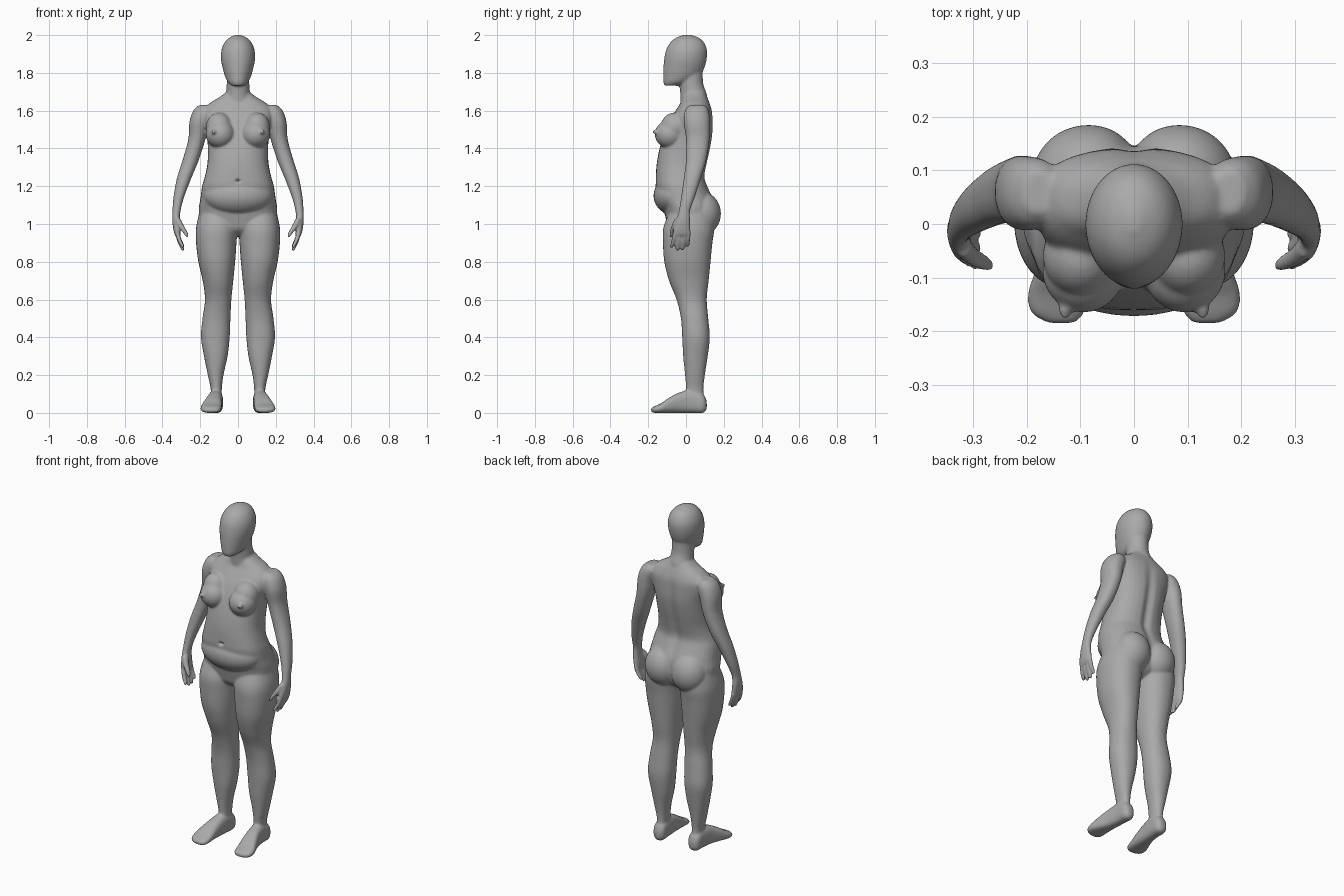
import bpy, bmesh, math
from mathutils import Vector, Matrix

bm = bmesh.new()


def spline(rows, steps=5):
    """Catmull-Rom interpolation through rows of numbers."""
    out = []
    for i in range(len(rows) - 1):
        p = [rows[max(i - 1, 0)], rows[i], rows[i + 1], rows[min(i + 2, len(rows) - 1)]]
        for s in range(steps):
            t = s / steps
            out.append([b + 0.5 * t * (c - a + t * (2*a - 5*b + 4*c - d + t * (3*(b - c) + d - a)))
                        for a, b, c, d in zip(*p)])
    return out + [list(rows[-1])]


def loft(rows, axis='z', power=2.2, sides=32, mirror=False):
    """Rows are (position, u min, u max, v min, v max); u is x, v is y (or z)."""
    for sign in ((1, -1) if mirror else (1,)):
        rings = []
        for pos, u0, u1, v0, v1 in spline(rows):
            ring = []
            for k in range(sides):
                a = 2 * math.pi * k / sides
                c, s = math.cos(a), math.sin(a)
                u = (u0 + u1) / 2 + (u1 - u0) / 2 * math.copysign(abs(c) ** (2 / power), c)
                v = (v0 + v1) / 2 + (v1 - v0) / 2 * math.copysign(abs(s) ** (2 / power), s)
                co = (u * sign, v, pos) if axis == 'z' else (u * sign, pos, v)
                ring.append(bm.verts.new(co))
            rings.append(ring)
        for a, b in zip(rings, rings[1:]):
            for k in range(sides):
                bm.faces.new((a[k], a[(k + 1) % sides], b[(k + 1) % sides], b[k]))
        bm.faces.new(rings[0])
        bm.faces.new(rings[-1])


def ball(centre, radii, mirror=True):
    for sign in ((1, -1) if mirror else (1,)):
        m = Matrix.Translation((centre[0] * sign, *centre[1:])) @ Matrix.Diagonal((*radii, 1))
        bmesh.ops.create_uvsphere(bm, u_segments=32, v_segments=20, radius=1, matrix=m)


def centred(rows):
    return [(z, -w, w, f, b) for z, w, f, b in rows]


# torso: height, half width, front, back
loft(centred([(0.935, .05, -.05, .07), (0.97, .15, -.09, .12), (1.02, .20, -.105, .14),
              (1.08, .208, -.12, .15), (1.13, .20, -.145, .145), (1.20, .19, -.16, .115),
              (1.25, .176, -.16, .10), (1.32, .162, -.155, .112), (1.40, .16, -.14, .13),
              (1.48, .165, -.115, .142), (1.55, .182, -.085, .142), (1.60, .185, -.055, .138),
              (1.64, .15, -.03, .125), (1.67, .10, -.02, .112), (1.70, .06, -.01, .10)]), power=2.4)
# neck
loft(centred([(1.60, .085, -.03, .12), (1.68, .066, -.03, .112), (1.74, .06, -.035, .092),
              (1.82, .06, -.04, .088)]), power=2)
# head
loft(centred([(1.732, .032, -.113, -.04), (1.75, .053, -.12, .02), (1.78, .068, -.121, .07),
              (1.82, .08, -.12, .095), (1.87, .09, -.116, .109), (1.92, .088, -.106, .111),
              (1.96, .072, -.084, .096), (1.985, .048, -.055, .07), (2.002, .012, -.012, .025)]), power=2)
# belly, buttocks and breasts
ball((0, -.06, 1.15), (.185, .112, .105), mirror=False)
ball((.085, .085, 1.055), (.105, .1, .115))
ball((.094, -.085, 1.475), (.077, .08, .075))
ball((.1, -.06, 1.51), (.07, .075, .08))
ball((.128, -.158, 1.488), (.013, .02, .013))

# legs: height, inner, outer, front, back
loft([(1.06, .01, .205, -.09, .14), (0.98, .004, .222, -.12, .15), (0.90, .008, .222, -.122, .14),
      (0.80, .015, .21, -.115, .13), (0.70, .025, .187, -.09, .12), (0.60, .035, .175, -.05, .11),
      (0.50, .04, .188, -.027, .118), (0.40, .044, .196, -.02, .126), (0.30, .055, .18, -.015, .115),
      (0.20, .077, .16, -.005, .10), (0.12, .086, .144, 0, .092), (0.04, .085, .15, -.01, .10)],
     mirror=True)
# feet: depth, inner, outer, bottom, top
loft([(.11, .10, .13, .02, .06), (.09, .08, .15, 0, .10), (.03, .08, .155, 0, .12),
      (-.03, .083, .165, 0, .11), (-.09, .085, .185, 0, .08), (-.13, .087, .198, 0, .052),
      (-.165, .092, .192, 0, .036), (-.185, .11, .16, .004, .025)], axis='y', power=2.6, mirror=True)
# arms: height, inner, outer, front, back
loft([(1.63, .15, .205, .02, .10), (1.60, .13, .237, -.005, .12), (1.54, .15, .257, -.012, .127),
      (1.45, .172, .263, 0, .125), (1.34, .207, .293, 0, .108), (1.24, .248, .324, -.012, .078),
      (1.14, .286, .342, -.026, .046), (1.07, .304, .347, -.038, .022), (1.02, .308, .348, -.052, .022),
      (0.97, .304, .342, -.068, .024), (0.94, .305, .334, -.066, .022)], mirror=True)
# fingers
for base, tip, low in ((-.056, -.075, .872), (-.031, -.046, .858), (-.008, -.018, .860), (.014, .008, .878)):
    r = .0125
    mid, zm = (base + tip) / 2, (.96 + low) / 2
    loft([(.96, .311, .335, base - r, base + r), (zm, .298, .323, mid - r, mid + r),
          (low + .01, .283, .304, tip - .011, tip + .011), (low, .285, .298, tip - .006, tip + .006)],
         sides=12, power=2, mirror=True)
# thumbs
loft([(1.03, .305, .335, -.06, -.02), (0.99, .285, .318, -.078, -.042),
      (0.95, .263, .289, -.088, -.06), (0.93, .262, .276, -.087, -.07)], sides=12, power=2, mirror=True)

bmesh.ops.recalc_face_normals(bm, faces=bm.faces)
mesh = bpy.data.meshes.new("body")
bm.to_mesh(mesh)
bm.free()
body = bpy.data.objects.new("body", mesh)
bpy.context.collection.objects.link(body)
bpy.context.view_layer.objects.active = body
body.select_set(True)

# blend all parts into one skin
remesh = body.modifiers.new("blend", 'REMESH')
remesh.mode = 'VOXEL'
remesh.voxel_size = 0.006
soft = body.modifiers.new("soften", 'SMOOTH')
soft.factor = 0.5
soft.iterations = 8
for name in ("blend", "soften"):
    bpy.ops.object.modifier_apply(modifier=name)

# navel dent and spine groove
for v in body.data.vertices:
    x, y, z = v.co
    if y < -.1:
        v.co.y += .018 * math.exp(-(x / .012) ** 2 - ((z - 1.228) / .008) ** 2)
    elif y > .06 and 1.0 < z < 1.65:
        v.co.y -= .014 * math.exp(-(x / .025) ** 2) * math.sin(math.pi * (z - 1.0) / .65)

skin = bpy.data.materials.new("grey")
skin.diffuse_color = (0.4, 0.4, 0.4, 1)
body.data.materials.clear()
body.data.materials.append(skin)
for p in body.data.polygons:
    p.material_index = 0
bpy.ops.object.shade_smooth_by_angle(angle=math.radians(50))
